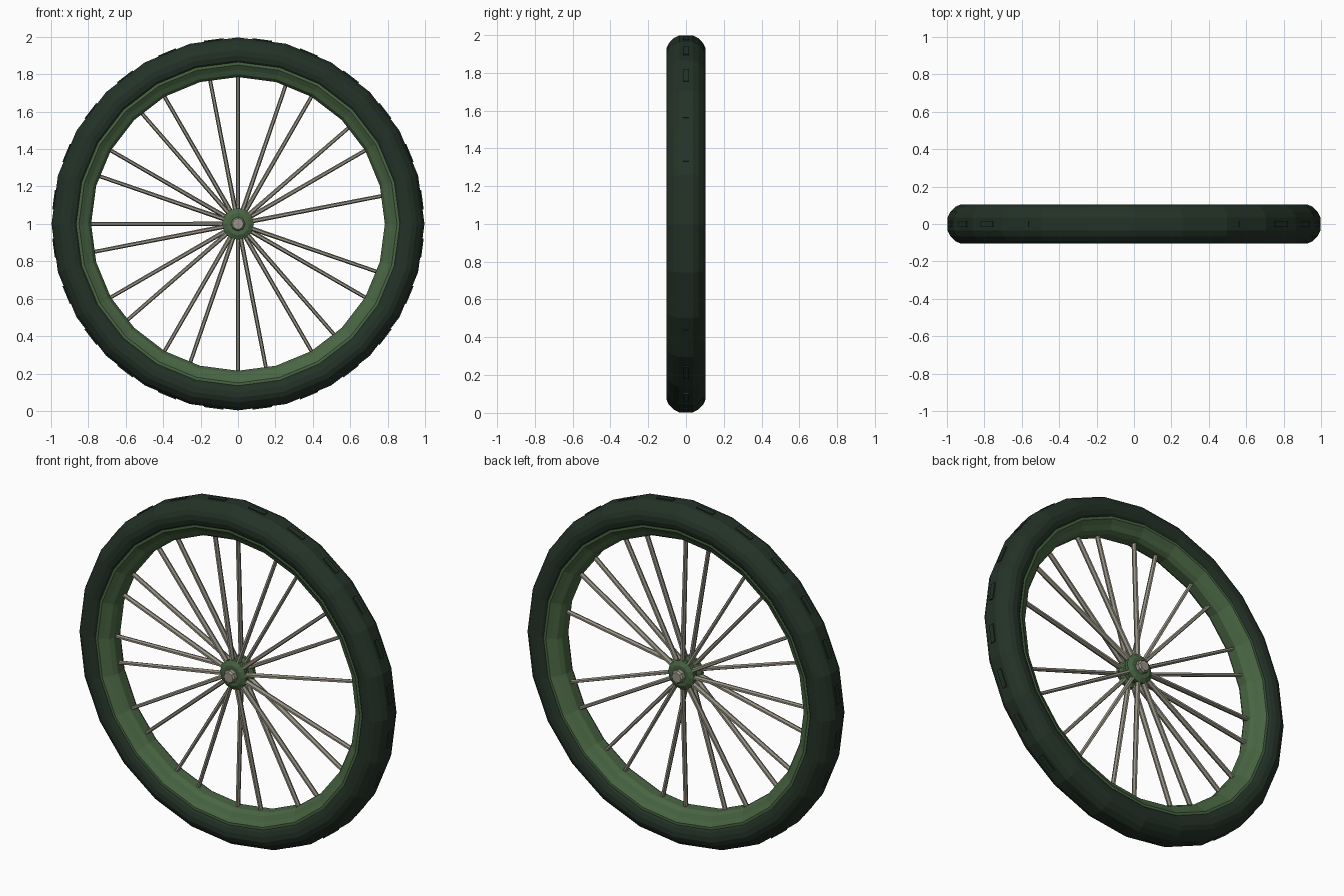
import bpy, bmesh, math
from mathutils import Vector

if "Cube" in bpy.data.objects:
    bpy.data.objects.remove(bpy.data.objects["Cube"])

def mat(name, c):
    m = bpy.data.materials.new(name)
    m.diffuse_color = (*c, 1)
    m.use_nodes = True
    m.node_tree.nodes["Principled BSDF"].inputs["Base Color"].default_value = m.diffuse_color
    return m

TYRE = mat("dark green rubber", (0.017, 0.032, 0.020))
RIM = mat("green paint", (0.066, 0.130, 0.055))
STEEL = mat("warm grey steel", (0.32, 0.30, 0.24))
C = Vector((0, 0, 1))

def finish(name, bm, m):
    bmesh.ops.recalc_face_normals(bm, faces=bm.faces)
    me = bpy.data.meshes.new(name)
    bm.to_mesh(me)
    bm.free()
    me.materials.append(m)
    ob = bpy.data.objects.new(name, me)
    bpy.context.collection.objects.link(ob)
    return ob

def point(r, y, a):
    return C + Vector((r * math.cos(a), y, r * math.sin(a)))

def lathe(name, half, m, n, closed=True):
    """Spin a (radius, y) half profile, mirrored in y, about the axle."""
    prof = half + [(r, -y) for r, y in reversed(half)]
    bm = bmesh.new()
    rings = [[bm.verts.new(point(r, y, 2 * math.pi * i / n)) for r, y in prof] for i in range(n)]
    k = len(prof)
    for i in range(n):
        a, b = rings[i], rings[(i + 1) % n]
        for j in range(k if closed else k - 1):
            bm.faces.new((a[j], a[(j + 1) % k], b[(j + 1) % k], b[j]))
    if not closed:
        bm.faces.new([r[0] for r in rings])
        bm.faces.new([r[-1] for r in rings])
    return finish(name, bm, m)

# tyre and rim, 24 sides
lathe("tyre", [(0.855, 0.075), (0.875, 0.095), (0.90, 0.103), (0.93, 0.103),
               (0.955, 0.092), (0.982, 0.066), (0.997, 0.036)], TYRE, 24)
lathe("rim", [(0.87, 0.085), (0.85, 0.085), (0.825, 0.066), (0.80, 0.052), (0.785, 0.028)], RIM, 24)

# tread blocks, barely proud of the tyre
bm = bmesh.new()
for i in range(24):
    a0, a1 = [2 * math.pi * (i + t) / 24 for t in (0.3, 0.7)]
    vs = []
    for r in (0.97, 0.996):
        for a, y in ((a0, -.015), (a1, -.015), (a1, .015), (a0, .015)):
            vs.append(bm.verts.new(point(r, y, a)))
    for f in ((0, 1, 2, 3), (4, 5, 6, 7), (0, 1, 5, 4), (1, 2, 6, 5), (2, 3, 7, 6), (3, 0, 4, 7)):
        bm.faces.new([vs[q] for q in f])
finish("tread_blocks", bm, TYRE)

# hub and axle
lathe("hub", [(0.06, 0.058), (0.085, 0.045), (0.085, 0.025), (0.06, 0.015)], RIM, 12, False)
lathe("axle", [(0.03, 0.09), (0.038, 0.08)], STEEL, 8, False)

# paired spokes, one of the 24 is missing
bm = bmesh.new()
for k in range(12):
    for off, hy in ((0, 0.03), (11, -0.03)):
        if k == 0 and off == 0:
            continue
        a = math.radians(30 * k + off)
        t = Vector((-math.sin(a), 0, math.cos(a)))
        ends = []
        for r, y, w, d in ((0.07, hy, .012, .018), (0.79, 0, .010, .016)):
            p = point(r, y, a)
            ends.append([bm.verts.new(p + t * w * math.cos(q * math.pi / 3) + Vector((0, d * math.sin(q * math.pi / 3), 0)))
                         for q in range(6)])
        e, f = ends
        for q in range(6):
            bm.faces.new((e[q], e[(q + 1) % 6], f[(q + 1) % 6], f[q]))
        bm.faces.new(e)
        bm.faces.new(f)
finish("spokes", bm, STEEL)
